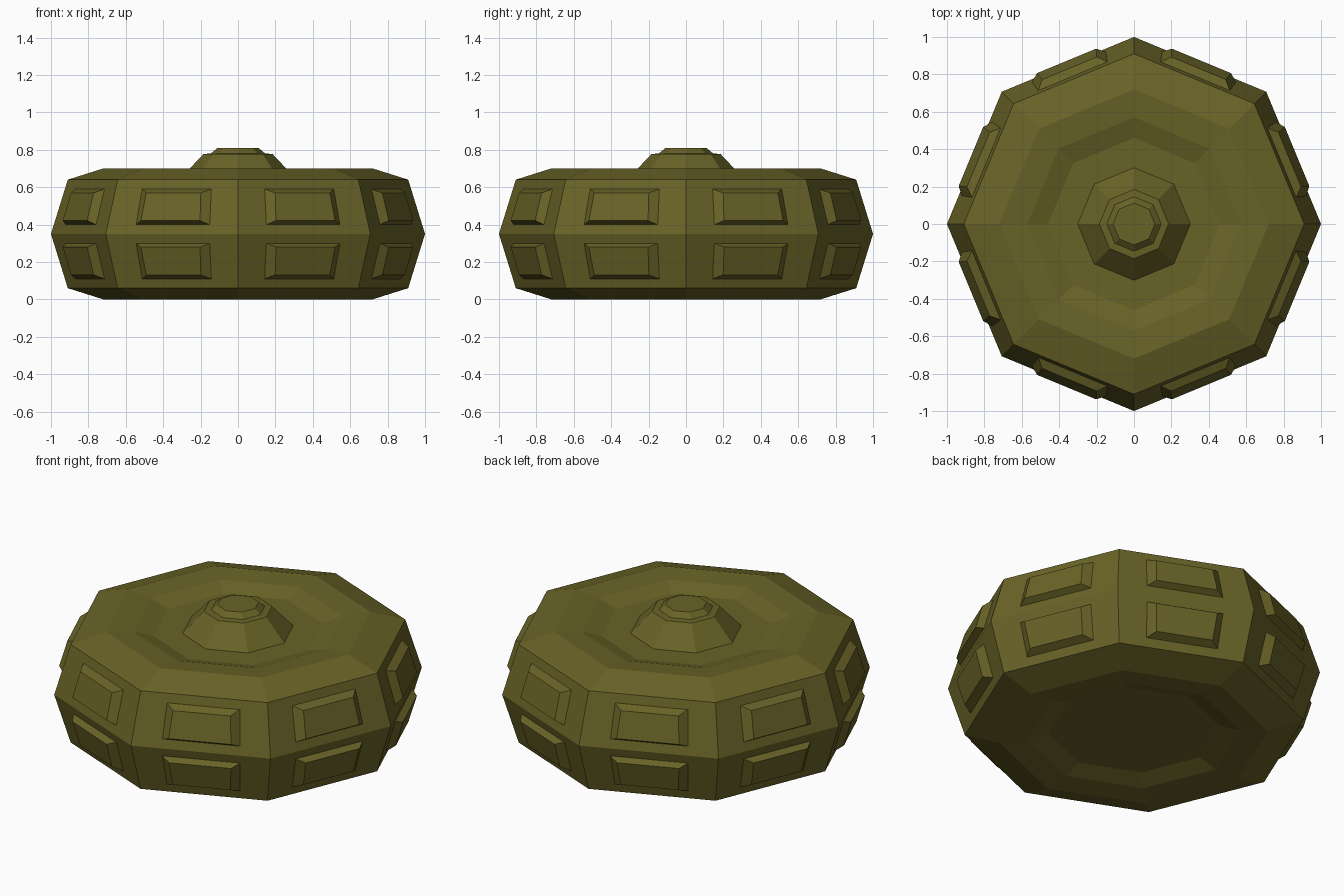
import bpy, bmesh, math

SIDES = 8
MID = 0.35          # height of the widest rim
cube = bpy.data.objects.get("Cube")
if cube:
    bpy.data.objects.remove(cube, do_unlink=True)

olive = bpy.data.materials.new("olive_drab")
olive.use_nodes = True
olive.diffuse_color = (0.14, 0.124, 0.02, 1)
bsdf = next(n for n in olive.node_tree.nodes if n.type == 'BSDF_PRINCIPLED')
bsdf.inputs["Base Color"].default_value = olive.diffuse_color


def finish(name, bm):
    bmesh.ops.recalc_face_normals(bm, faces=bm.faces)
    mesh = bpy.data.meshes.new(name)
    bm.to_mesh(mesh)
    bm.free()
    mesh.materials.append(olive)
    obj = bpy.data.objects.new(name, mesh)
    bpy.context.collection.objects.link(obj)
    return obj


def lathe(name, profile):
    """Revolve (radius, height) points into a closed faceted solid."""
    bm = bmesh.new()
    rings = []
    for r, z in profile:
        rings.append([bm.verts.new((r * math.cos(a), r * math.sin(a), z))
                      for a in (math.tau * i / SIDES for i in range(SIDES))])
    for low, high in zip(rings, rings[1:]):
        for i in range(SIDES):
            j = (i + 1) % SIDES
            bm.faces.new((low[i], low[j], high[j], high[i]))
    bm.faces.new(rings[0])
    bm.faces.new(rings[-1])
    return finish(name, bm)


# Body: lower half mirrored about the rim, with recessed top and bottom
half = [(0.46, 0.046), (0.57, 0.012), (0.72, 0), (0.91, 0.06)]
upper = [(r, 2 * MID - z) for r, z in reversed(half)]
lathe("body", half + [(1, MID)] + upper)

# Central fuze cap with a small raised button
lathe("fuze_cap", [(0.305, 0.65), (0.185, 0.777), (0.148, 0.78)])
lathe("fuze_button", [(0.148, 0.778), (0.112, 0.808)])


def wall(h):
    """Distance of a flat side from the axis, h above or below the rim."""
    return math.cos(math.pi / SIDES) * (1 - 0.09 * h / 0.29)


def pad(bm, angle, side):
    """Raised bevelled panel on one facet; side is +1 above, -1 below."""
    def ring(inset_w, inset_h, lift):
        near, far = 0.05 + inset_h, 0.24 - inset_h
        points = []
        for h, w in ((near, 0.213), (far, 0.2)):
            d = wall(h) + lift
            t = w - inset_w
            pair = [(d, -t), (d, t)]
            if h == far:
                pair.reverse()
            for u, v in pair:
                points.append(bm.verts.new((
                    u * math.cos(angle) - v * math.sin(angle),
                    u * math.sin(angle) + v * math.cos(angle),
                    MID + side * h)))
        return points

    base, top = ring(0, 0, 0), ring(0.042, 0.021, 0.04)
    bm.faces.new(base)
    bm.faces.new(top)
    for i in range(4):
        j = (i + 1) % 4
        bm.faces.new((base[i], base[j], top[j], top[i]))


# Two rows of grip pads around the sides
for label, side in (("upper", 1), ("lower", -1)):
    bm = bmesh.new()
    for i in range(SIDES):
        pad(bm, math.tau * (i + 0.5) / SIDES, side)
    finish(label + "_side_pads", bm)
